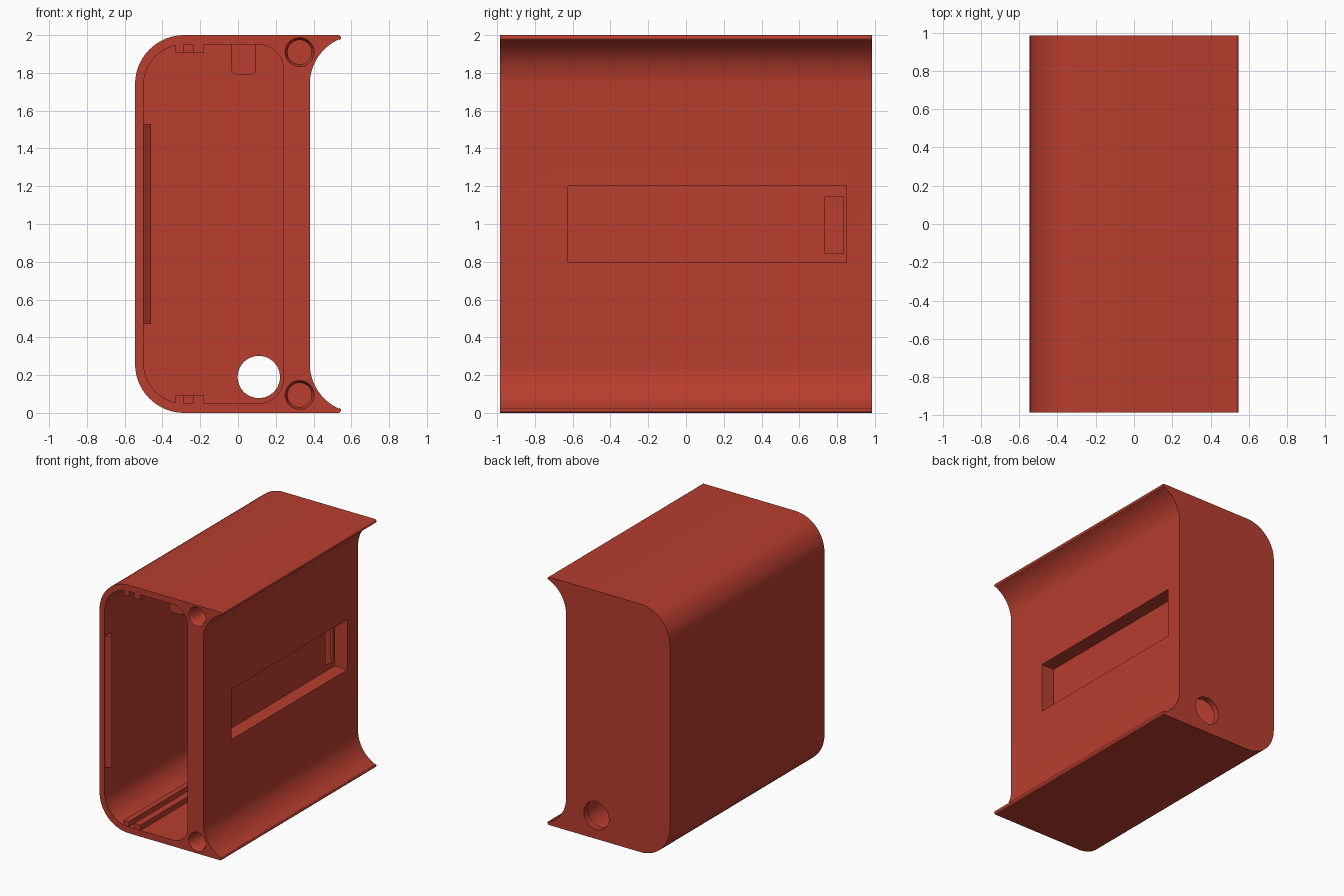
import bpy, bmesh, math
from mathutils import Matrix

if "Cube" in bpy.data.objects:
    bpy.data.objects.remove(bpy.data.objects["Cube"])

red = bpy.data.materials.new("brick red")
red.diffuse_color = (0.48, 0.047, 0.028, 1)
red.use_nodes = True
red.node_tree.nodes["Principled BSDF"].inputs["Base Color"].default_value = red.diffuse_color
Y0, Y1 = -0.985, 0.985


def arc(cx, cz, r, a0, a1, n=16):
    """Points on an arc in the x-z plane, angles in degrees."""
    return [(cx + r * math.cos(math.radians(a0 + (a1 - a0) * i / n)),
             cz + r * math.sin(math.radians(a0 + (a1 - a0) * i / n))) for i in range(n + 1)]


def finish(name, bm):
    bmesh.ops.recalc_face_normals(bm, faces=bm.faces)
    me = bpy.data.meshes.new(name)
    bm.to_mesh(me)
    bm.free()
    me.materials.append(red)
    ob = bpy.data.objects.new(name, me)
    bpy.context.collection.objects.link(ob)
    return ob


def prism(name, pts, a, b, axis="y"):
    """Extrude a profile: x-z points along y, or x-y points along z."""
    bm = bmesh.new()
    put = (lambda p, t: (p[0], t, p[1])) if axis == "y" else (lambda p, t: (p[0], p[1], t))
    lo = [bm.verts.new(put(p, a)) for p in pts]
    hi = [bm.verts.new(put(p, b)) for p in pts]
    bm.faces.new(lo)
    bm.faces.new(hi)
    n = len(pts)
    for i in range(n):
        j = (i + 1) % n
        bm.faces.new((lo[i], lo[j], hi[j], hi[i]))
    return finish(name, bm)


def box(name, x0, x1, y0, y1, z0, z1):
    return prism(name, [(x0, z0), (x1, z0), (x1, z1), (x0, z1)], y0, y1)


def cone(name, x, z, y0, y1, r0, r1):
    bm = bmesh.new()
    # negative x rotation points the cone's top towards the back
    m = Matrix.Translation((x, (y0 + y1) / 2, z)) @ Matrix.Rotation(-math.pi / 2, 4, "X")
    bmesh.ops.create_cone(bm, cap_ends=True, segments=48, radius1=r0, radius2=r1,
                          depth=y1 - y0, matrix=m)
    return finish(name, bm)


def cut(ob, cutter):
    cutter.hide_render = True
    mod = ob.modifiers.new("cut", "BOOLEAN")
    mod.operation, mod.solver, mod.object = "DIFFERENCE", "EXACT", cutter
    bpy.context.view_layer.objects.active = ob
    bpy.ops.object.modifier_apply(modifier=mod.name)
    bpy.data.objects.remove(cutter, do_unlink=True)


def flip(pts):
    return [(x, 2 - z) for x, z in reversed(pts)]


# Outer case: rounded on the left, flared lips on the right
upper = (arc(0.64, 1.74, 0.26, 180, 114) + arc(0.53, 1.985, 0.015, -50, 90, 6)
         + arc(-0.285, 1.74, 0.26, 90, 180))
case = prism("case", upper + flip(upper), Y0, Y1)

# Open cavity with a closed back wall
inner = arc(0.11, 1.82, 0.13, 0, 90) + arc(-0.285, 1.735, 0.215, 90, 180)
cut(case, prism("cavity_cutter", inner + flip(inner), Y0 - 0.1, 0.935))

# Cable hole in the back wall
cut(case, cone("cable_cutter", 0.11, 0.19, 0.85, 1.1, 0.112, 0.112))

# Screw holes with tapered mouths
for z in (0.095, 1.91):
    cut(case, cone("screw_cutter", 0.326, z, Y0 - 0.1, -0.6, 0.064, 0.064))
    cut(case, cone("mouth_cutter", 0.326, z, Y0 - 0.001, Y0 + 0.03, 0.077, 0.062))

# Long recess in the right wall, with a window into the cavity
cut(case, box("recess_cutter", 0.265, 0.6, -0.625, 0.85, 0.795, 1.2))
cut(case, box("window_cutter", 0.1, 0.3, 0.735, 0.835, 0.845, 1.145))

# Paired guide rails on the floor and ceiling, with a stop at the back
for side, z0, z1 in (("floor", 0.03, 0.093), ("ceiling", 1.907, 1.97)):
    box(side + "_rail_left", -0.33, -0.285, Y0 + 0.002, 0.94, z0, z1)
    box(side + "_rail_right", -0.235, -0.18, Y0 + 0.002, 0.94, z0, z1)
    box(side + "_rail_stop", -0.285, -0.235, 0.88, 0.94, z0, z1)

# Snap ridge inside the left wall
prism("snap_ridge", [(-0.51, Y0 + 0.002), (-0.5, Y0 + 0.002), (-0.46, Y0 + 0.035),
                     (-0.5, Y0 + 0.07), (-0.51, Y0 + 0.07)], 0.47, 1.53, "z")

# Rounded tab hanging from the ceiling
prism("ceiling_tab", [(-0.035, 1.97)] + arc(-0.005, 1.82, 0.03, 180, 270, 6)
      + arc(0.065, 1.82, 0.03, 270, 360, 6) + [(0.095, 1.97)], -0.82, -0.72)

bpy.ops.object.select_all(action="SELECT")
bpy.context.view_layer.objects.active = case
bpy.ops.object.shade_smooth_by_angle(angle=math.radians(30))
